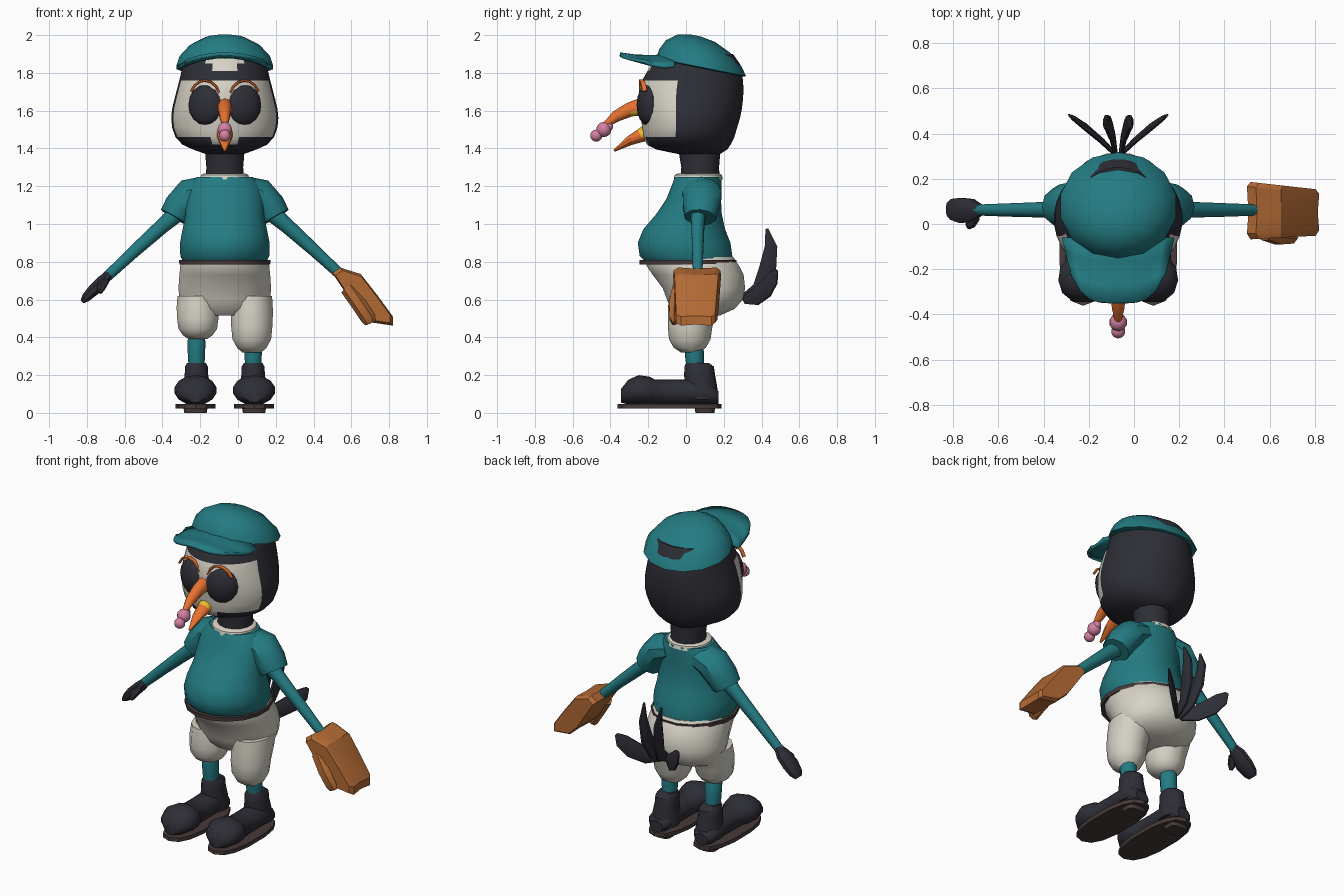
import bpy, bmesh, math
from mathutils import Vector as V

CX = -0.07  # body centre line
X, Y, Z = V((1, 0, 0)), V((0, 1, 0)), V((0, 0, 1))


def mat(name, r, g, b):
    m = bpy.data.materials.new(name)
    m.diffuse_color = (r, g, b, 1)
    return m


TEAL = mat("teal", .017, .2, .225)
DARK = mat("charcoal", .027, .027, .037)
WHITE = mat("off_white", .68, .65, .57)
ORANGE = mat("orange", .82, .17, .03)
YELLOW = mat("yellow", .83, .52, .03)
BROWN = mat("leather_brown", .45, .145, .035)
PINK = mat("pink", .65, .22, .36)
SOLE = mat("dark_brown", .065, .042, .042)


def finish(name, bm, mats, rule=None, angle=40):
    bmesh.ops.recalc_face_normals(bm, faces=bm.faces)
    me = bpy.data.meshes.new(name)
    for m in mats:
        me.materials.append(m)
    if rule:
        for f in bm.faces:
            f.material_index = rule(f.calc_center_median())
    bm.to_mesh(me)
    bm.free()
    me.shade_smooth()
    me.set_sharp_from_angle(angle=math.radians(angle))
    ob = bpy.data.objects.new(name, me)
    bpy.context.collection.objects.link(ob)
    return ob


def loft(name, rings, mats, n=12, plane=None, ref=Y, rule=None, power=1.0):
    """Skin elliptical rings (x, y, z, ra, rb); frame is fixed or follows the path."""
    bm = bmesh.new()
    loops = []
    for i, (x, y, z, ra, rb) in enumerate(rings):
        if plane:
            u, v = plane
        else:
            a, b = rings[max(i - 1, 0)], rings[min(i + 1, len(rings) - 1)]
            t = (V(b[:3]) - V(a[:3])).normalized()
            u = (ref - t * ref.dot(t)).normalized()
            v = t.cross(u)
        loop = []
        for k in range(n):
            a = 2 * math.pi * (k + .5) / n
            c, s = math.cos(a), math.sin(a)
            c = math.copysign(abs(c) ** power, c)
            s = math.copysign(abs(s) ** power, s)
            loop.append(bm.verts.new(V((x, y, z)) + u * ra * c + v * rb * s))
        loops.append(loop)
    for p, q in zip(loops, loops[1:]):
        for k in range(n):
            bm.faces.new((p[k], p[(k + 1) % n], q[(k + 1) % n], q[k]))
    bm.faces.new(loops[0])
    bm.faces.new(loops[-1])
    return finish(name, bm, mats, rule)


def stack(name, rows, mats, n=14, dx=0, **kw):
    """Horizontal rings given as (z, y, rx, ry)."""
    return loft(name, [(CX + dx, y, z, rx, ry) for z, y, rx, ry in rows], mats, n, (X, Y), **kw)


def ball(name, loc, size, m, turn=0, seg=12):
    bm = bmesh.new()
    bmesh.ops.create_uvsphere(bm, u_segments=seg, v_segments=8, radius=1)
    for v in bm.verts:
        p = V((v.co.x * size[0], v.co.y * size[1], v.co.z * size[2]))
        c, s = math.cos(turn), math.sin(turn)
        v.co = V(loc) + V((p.x * c - p.y * s, p.x * s + p.y * c, p.z))
    return finish(name, bm, [m])


# Head with pale cheeks and chin
def face_paint(c):
    d = abs(c.x - CX)
    cheek = c.y < -.07 and 1.435 + .1 * d < c.z < 1.755 - .1 * max(0, c.y + .2)
    tuft = c.y < -.1 and d < .08 and c.z > 1.80
    return 1 if cheek or tuft else 0


stack("head", [(1.37, .07, .1, .11), (1.395, .03, .17, .19), (1.42, .015, .225, .222),
               (1.46, .015, .262, .242), (1.51, .02, .28, .252), (1.56, .023, .285, .264),
               (1.61, .025, .28, .272), (1.66, .027, .268, .276), (1.71, .03, .255, .276),
               (1.76, .035, .242, .268), (1.81, .045, .23, .25), (1.85, .05, .222, .235),
               (1.9, .06, .19, .19)], [DARK, WHITE], n=32, rule=face_paint)
stack("neck", [(1.2, .075, .105, .105), (1.3, .075, .1, .1), (1.42, .07, .11, .115)], [DARK])
stack("collar", [(1.235, .065, .135, .13), (1.26, .065, .128, .125), (1.268, .065, .11, .11)], [WHITE])

# Eyes and thin lids
for s in (-1, 1):
    ball("eye", (CX + s * .1, -.205, 1.63), (.098, .05, .108), DARK, s * .32)
    arc = []
    for i in range(7):
        a = math.radians(25 + 125 * i / 6)
        dx = .085 * math.cos(a)
        arc.append((CX + s * (.105 - dx), -.237 + .25 * max(0, -dx), 1.645 + .115 * math.sin(a), .014, .007))
    loft("eyelid", arc, [ORANGE], 6)

# Beak and knobbly nose
loft("upper_beak", [(CX, -.19, 1.62, .04, .055), (CX, -.25, 1.618, .038, .045), (CX, -.3, 1.605, .036, .038),
                    (CX, -.37, 1.57, .029, .03), (CX, -.44, 1.515, .012, .012)], [ORANGE, YELLOW], 10, ref=X,
     rule=lambda c: int(c.y > -.3 and c.z < 1.605))
loft("lower_beak", [(CX, -.18, 1.5, .045, .045), (CX, -.24, 1.468, .042, .036), (CX, -.3, 1.44, .032, .025),
                    (CX, -.38, 1.388, .006, .006)], [ORANGE, YELLOW], 10, ref=X,
     rule=lambda c: int(c.y > -.27 and c.z > 1.47))
for loc, r in (((CX, -.435, 1.5), .04), ((CX, -.475, 1.468), .032), ((CX, -.41, 1.515), .024)):
    ball("nose", loc, (r, r, r), PINK, seg=10)

# Cap crown and curved peak
loft("cap", [(CX, .08, 1.825, .245, .22), (CX, .08, 1.83, .262, .238), (CX, .075, 1.88, .245, .218),
             (CX, .065, 1.94, .19, .17), (CX, .055, 1.983, .11, .1), (CX, .05, 1.998, .03, .03)],
     [TEAL], 14, (X, V((0, 1, -.2))))
bm = bmesh.new()
grid = []
for i in range(11):
    s = -1 + i / 5
    grid.append([bm.verts.new((CX + s * (.245 - .035 * r), -.06 - .29 * r * (1 - .45 * s ** 4),
                               1.9 - .065 * s * s * (1 - .4 * r) - .06 * r * (1 - r)))
                 for r in (0, .35, .7, 1)])
for a, b in zip(grid, grid[1:]):
    for j in range(3):
        bm.faces.new((a[j], a[j + 1], b[j + 1], b[j]))
peak = finish("cap_peak", bm, [TEAL])
peak.modifiers.new("thickness", "SOLIDIFY").thickness = .018
peak.modifiers["thickness"].offset = 0

# Shirt with belly
stack("shirt", [(.8, .015, .225, .235), (.83, 0, .24, .25), (.9, -.01, .242, .25), (.97, -.01, .228, .222),
                (1.05, .015, .212, .178), (1.13, .04, .215, .148), (1.2, .055, .2, .135),
                (1.25, .065, .15, .125)], [TEAL], n=16)
stack("belt", [(.785, .01, .245, .26), (.81, .01, .247, .262)], [SOLE], n=16)

# Sleeves and arms
for s in (-1, 1):
    loft("sleeve", [(CX + s * .1, .08, 1.18, .1, .075), (CX + s * .18, .085, 1.155, .108, .09),
                    (CX + s * .235, .08, 1.09, .1, .088), (CX + s * .267, .075, 1.035, .085, .082)], [TEAL], 10)
    loft("arm", [(CX + s * .22, .065, 1.085, .045, .05), (CX + s * .33, .063, .99, .036, .04),
                 (CX + s * .48, .062, .855, .031, .033), (CX + s * .63, .062, .715, .025, .027)], [TEAL], 10)

# Bare hand
loft("hand", [(-.68, .062, .735, .027, .026), (-.715, .062, .70, .052, .033), (-.765, .06, .65, .06, .034),
              (-.805, .065, .61, .05, .026), (-.825, .065, .588, .032, .012)], [DARK], 8)
loft("thumb", [(-.70, .03, .70, .02, .02), (-.725, .0, .665, .025, .024), (-.73, -.015, .635, .01, .01)],
     [DARK], 6, ref=X)

# Big mitt: side outline swept across the palm
outline = [(.5, .74), (.54, .77), (.65, .735), (.74, .62), (.82, .51), (.82, .462), (.7, .48), (.63, .545), (.56, .65)]
bm = bmesh.new()
slices = [[bm.verts.new((.66 + (x - .66) * k, y + dy * (x - .66), .61 + (z - .61) * k)) for x, z in outline]
          for y, k, dy in ((-.06, .9, .05), (-.035, 1, .05), (.05, .96, 0), (.15, 1, -.1), (.17, .9, -.1))]
for a, b in zip(slices, slices[1:]):
    for k in range(len(a)):
        j = (k + 1) % len(a)
        bm.faces.new((a[k], a[j], b[j], b[k]))
bm.faces.new(slices[0])
bm.faces.new(slices[-1])
finish("mitt", bm, [BROWN], angle=30)
loft("mitt_thumb", [(.58, -.04, .66, .035, .04), (.64, -.06, .575, .035, .04), (.69, -.065, .5, .025, .04),
                    (.70, -.06, .475, .015, .03)], [BROWN], 6)

# Baggy trousers, one leg hitched up
stack("trouser_seat", [(.825, .02, .225, .235), (.78, .035, .24, .25), (.73, .065, .245, .245), (.66, .095, .25, .222),
                       (.6, .1, .245, .205), (.55, .09, .22, .17), (.515, .07, .16, .11)], [WHITE], n=16)
for s, hitch in ((-1, .76), (1, 1)):
    stack("trouser_leg", [(.62 - (.62 - z) * hitch, y, rx, ry) for z, y, rx, ry in
                          ((.62, .06, .11, .15), (.54, .04, .115, .135), (.46, .022, .112, .118),
                           (.39, .02, .105, .11), (.345, .02, .08, .085), (.32, .025, .052, .052))],
          [WHITE], dx=s * .143)
    stack("sock", [(.22, .05, .042, .045), (.3, .045, .048, .05), (.38, .04, .05, .052), (.43, .035, .035, .04)],
          [TEAL], n=10, dx=s * .15)

    # Shoes
    fx = CX + s * .155
    stack("shoe_ankle", [(.07, .085, .08, .085), (.14, .08, .075, .085), (.2, .072, .064, .082),
                         (.245, .07, .062, .078), (.265, .06, .05, .06)], [DARK], dx=s * .15)
    loft("shoe_foot", [(fx, y, z, rx, rz) for y, z, rx, rz in
                       ((.172, .08, .045, .035), (.14, .095, .075, .055), (.05, .11, .078, .07),
                        (-.06, .108, .078, .068), (-.165, .108, .082, .068), (-.19, .115, .104, .076),
                        (-.25, .12, .113, .08), (-.305, .11, .095, .066), (-.345, .09, .045, .035))],
         [DARK], 14, (X, Z))
    stack("shoe_sole", [(.022, -.087, .108, .275), (.046, -.087, .108, .275)], [SOLE], dx=s * .155, power=.8)
    stack("shoe_heel", [(0, .1, .06, .05), (.03, .1, .065, .055)], [SOLE], dx=s * .155, power=.6)

    # Tail feathers: tall inner pair, low outer pair
    loft("inner_feather", [(CX + s * .01, .3, .6, .01, .025), (CX + s * .025, .385, .655, .014, .04),
                           (CX + s * .04, .432, .76, .017, .05), (CX + s * .052, .45, .88, .016, .036),
                           (CX + s * .06, .428, .975, .005, .008)], [DARK], 8, ref=X)
    loft("outer_feather", [(CX + s * .015, .31, .6, .01, .025), (CX + s * .075, .37, .615, .014, .05),
                           (CX + s * .14, .425, .66, .016, .056), (CX + s * .19, .462, .715, .012, .045),
                           (CX + s * .215, .48, .755, .005, .012)], [DARK], 8, ref=V((.65, -.75 * s, 0)))
